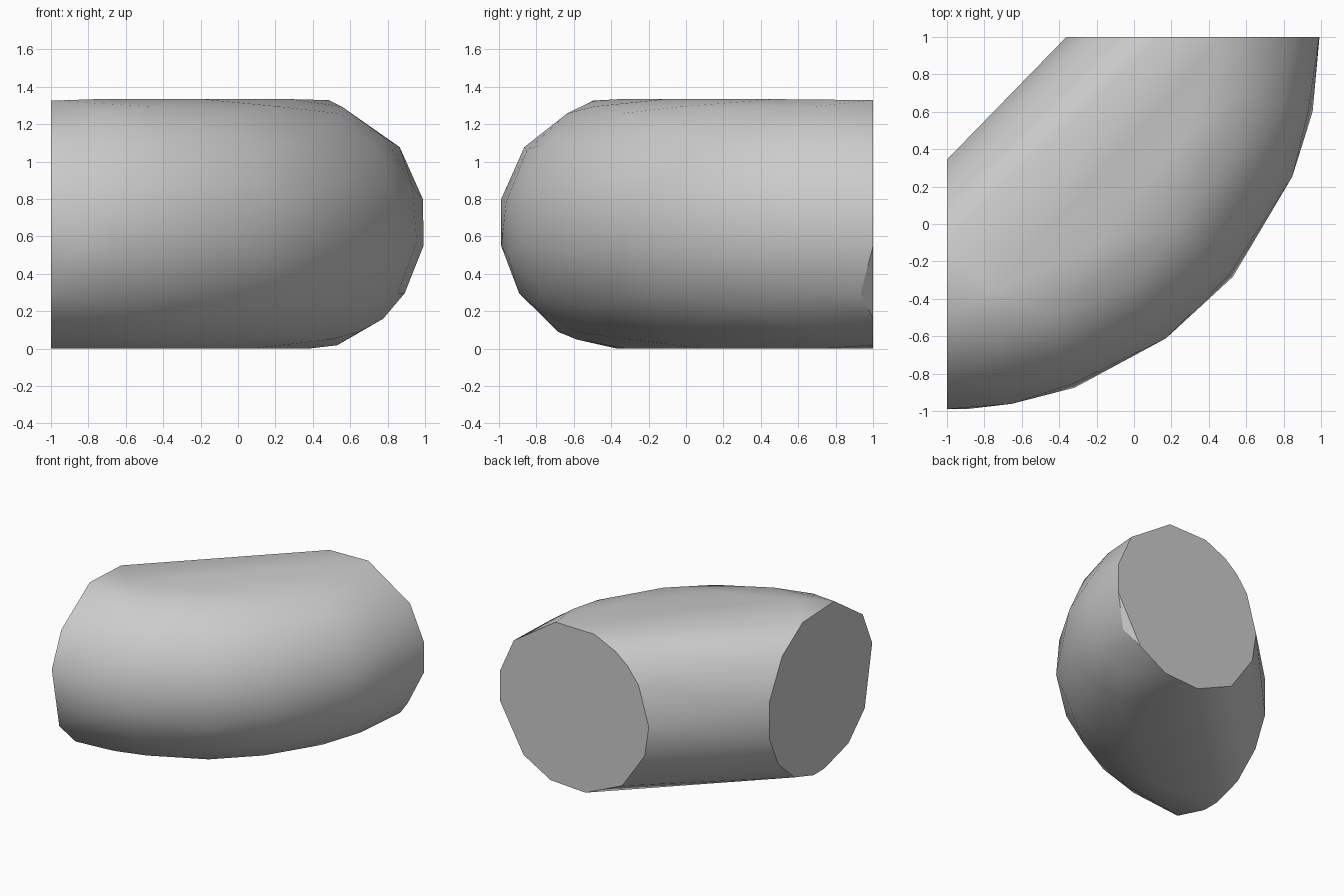
import bpy, bmesh
from math import radians, sin, cos
from mathutils import Vector

cube = bpy.data.objects.get("Cube")
if cube:
    bpy.data.objects.remove(cube, do_unlink=True)

BEND, TUBE, MID = 1.32, 0.682, 0.667


def bend_point(turn, around):
    """Point on the bent tube: turn along the bend, around the section."""
    t, a = radians(turn), radians(around)
    reach = BEND + TUBE * cos(a)
    return Vector((reach * cos(t) - 1, 1 - reach * sin(t),
                   min(max(MID + TUBE * sin(a), 0), 2 * MID)))


# Uneven corner angles of the two flat ends
back_end = (11, 37, 76, 106, 124, 136, 150, 178, 199, 230, 261, 288, 312, 350)
side_end = (11, 37, 75, 110, 137, 167, 193, 216, 240, 262, 274, 302, 327)
points = [bend_point(0, a) for a in back_end] + [bend_point(90, a) for a in side_end]

# Small chipped corners beside the ends
points += [bend_point(2, 327), bend_point(86.5, 350)]

# Staggered rings along the outer bend
for i, turn in enumerate((11.5, 22, 40, 54, 70, 80)):
    shift = 10 if i % 2 else -8
    points += [bend_point(turn, a + shift) for a in range(-75, 76, 25)]

# Convex body wrapped around the rings
bm = bmesh.new()
for p in points:
    bm.verts.new(p)
result = bmesh.ops.convex_hull(bm, input=bm.verts[:])
loose = [v for v in bm.verts if not v.link_faces]
bmesh.ops.delete(bm, geom=loose, context='VERTS')
bmesh.ops.dissolve_limit(bm, angle_limit=radians(0.5), verts=bm.verts[:], edges=bm.edges[:])
bmesh.ops.recalc_face_normals(bm, faces=bm.faces[:])
mesh = bpy.data.meshes.new("bent_tube_body")
bm.to_mesh(mesh)
bm.free()
body = bpy.data.objects.new("bent_tube_body", mesh)
bpy.context.collection.objects.link(body)

# Plain grey
grey = bpy.data.materials.new("plain_grey")
grey.use_nodes = True
colour = (0.6, 0.6, 0.6, 1)
grey.diffuse_color = colour
grey.node_tree.nodes["Principled BSDF"].inputs["Base Color"].default_value = colour
mesh.materials.append(grey)

bpy.ops.object.select_all(action='DESELECT')
body.select_set(True)
bpy.context.view_layer.objects.active = body
bpy.ops.object.shade_smooth_by_angle(angle=radians(32))
